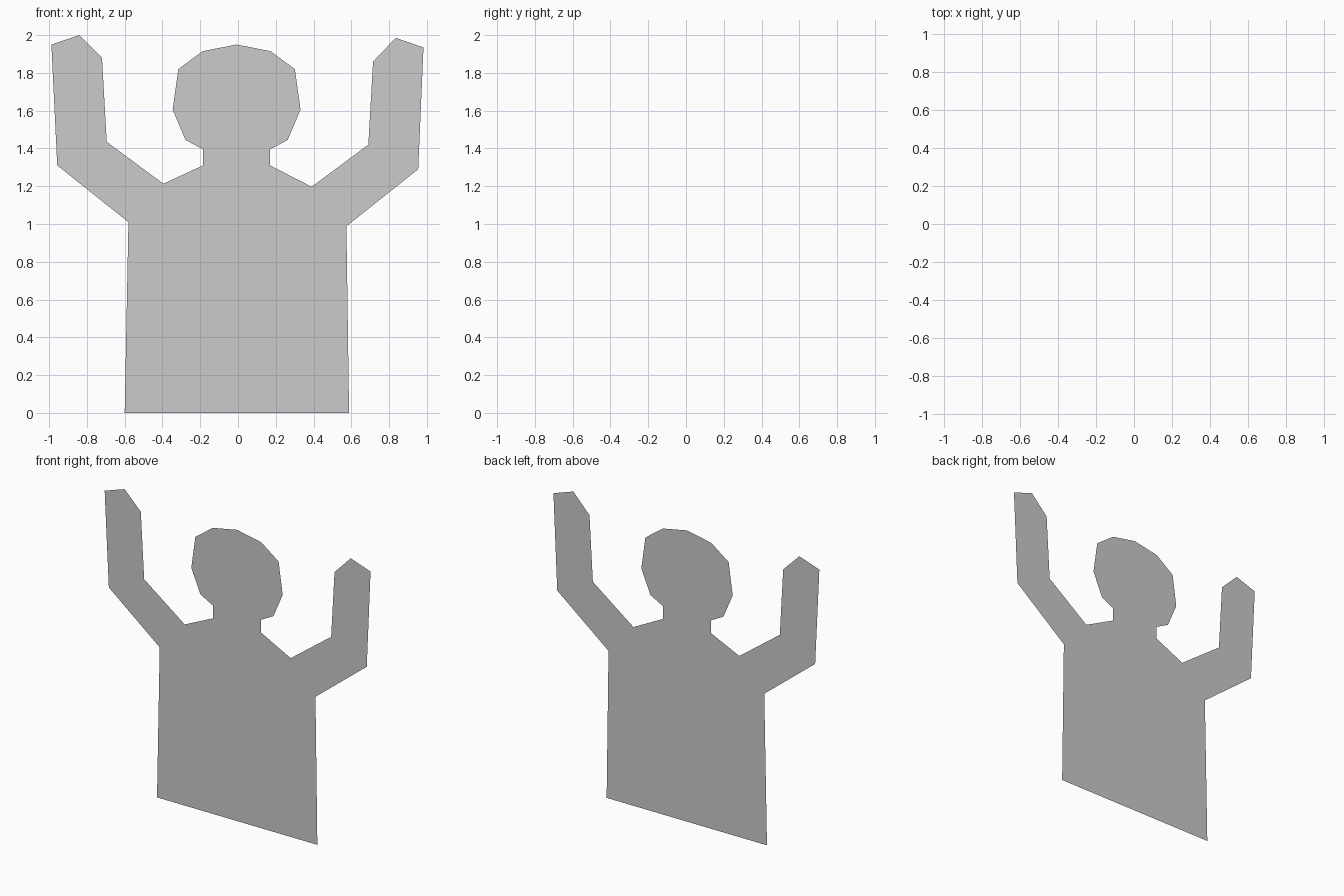
import bpy
import bmesh

if "Cube" in bpy.data.objects:
    bpy.data.objects.remove(bpy.data.objects["Cube"])

# Outline of the flat figure, as (x, z) points
left_arm = [(-0.60, 0), (-0.58, 1.01), (-0.957, 1.31), (-0.988, 1.95), (-0.84, 2.0),
            (-0.72, 1.88), (-0.695, 1.435), (-0.395, 1.213)]
left_head = [(-0.185, 1.31), (-0.185, 1.395), (-0.278, 1.445), (-0.346, 1.605),
             (-0.316, 1.82), (-0.187, 1.915)]
right_arm = [(0.39, 1.197), (0.69, 1.42), (0.715, 1.86), (0.835, 1.985), (0.982, 1.935),
             (0.954, 1.29), (0.574, 0.988), (0.588, 0)]

# The head and neck are symmetric about a slightly offset axis
axis = -0.0075
right_head = [(2 * axis - x, z) for x, z in reversed(left_head)]
outline = left_arm + left_head + [(axis, 1.95)] + right_head + right_arm

# Single flat sheet facing the front (-y)
bm = bmesh.new()
face = bm.faces.new([bm.verts.new((x, 0, z)) for x, z in outline])
face.normal_update()
if face.normal.y > 0:
    face.normal_flip()
bmesh.ops.triangulate(bm, faces=[face])

mesh = bpy.data.meshes.new("figure_cutout")
bm.to_mesh(mesh)
bm.free()
bpy.context.collection.objects.link(bpy.data.objects.new("figure_cutout", mesh))
